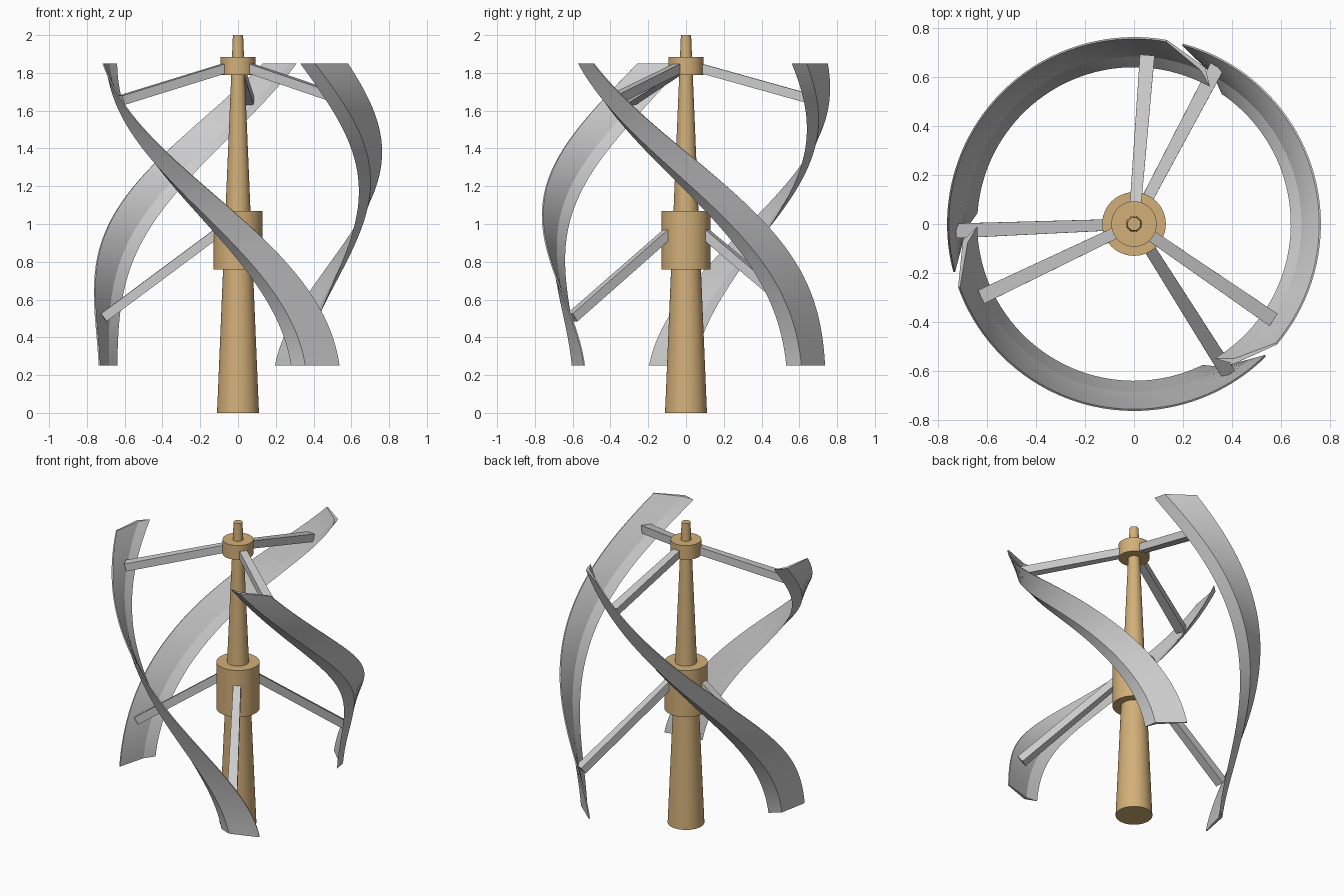
import bpy, bmesh
from math import radians, sin, cos
from mathutils import Vector, Matrix

cube = bpy.data.objects.get("Cube")
if cube:
    bpy.data.objects.remove(cube, do_unlink=True)


def material(name, colour):
    m = bpy.data.materials.new(name)
    m.use_nodes = True
    m.diffuse_color = (*colour, 1)
    m.node_tree.nodes["Principled BSDF"].inputs["Base Color"].default_value = (*colour, 1)
    return m


TAN = material("tan", (0.65, 0.43, 0.19))
GREY = material("light grey", (0.6, 0.6, 0.6))


def make(name, bm, mat, smooth=None):
    bmesh.ops.recalc_face_normals(bm, faces=bm.faces)
    mesh = bpy.data.meshes.new(name)
    bm.to_mesh(mesh)
    bm.free()
    mesh.materials.append(mat)
    if smooth:
        mesh.shade_smooth()
        mesh.set_sharp_from_angle(angle=radians(smooth))
    obj = bpy.data.objects.new(name, mesh)
    bpy.context.collection.objects.link(obj)
    return obj


def column(name, z0, z1, r0, r1):
    bm = bmesh.new()
    bmesh.ops.create_cone(bm, cap_ends=True, segments=48, radius1=r0, radius2=r1,
                          depth=z1 - z0, matrix=Matrix.Translation((0, 0, (z0 + z1) / 2)))
    make(name, bm, TAN, 30)


def loft(name, rings, smooth=None):
    """Skin a list of equal closed rings and cap both ends."""
    bm = bmesh.new()
    loops = [[bm.verts.new(p) for p in ring] for ring in rings]
    n = len(loops[0])
    for a, b in zip(loops, loops[1:]):
        for i in range(n):
            j = (i + 1) % n
            bm.faces.new((a[i], a[j], b[j], b[i]))
    bm.faces.new(loops[0])
    bm.faces.new(loops[-1])
    return make(name, bm, GREY, smooth)


def strut(name, angle, start, end):
    """Slightly flaring square bar from hub to blade; ends are (radius, z)."""
    a = Vector((start[0], 0, start[1]))
    b = Vector((end[0], 0, end[1]))
    up = (b - a).cross(Vector((0, 1, 0))).normalized()
    if up.z < 0:
        up = -up
    rings = []
    for p, w in ((a, 0.023), (b, 0.03)):
        rings.append([p + Vector((0, s * w, 0)) + up * t * 0.025
                      for s, t in ((-1, -1), (1, -1), (1, 1), (-1, 1))])
    loft(name, rings).rotation_euler.z = radians(angle)


# Blade section as (radius, angle): inner edge, outer bend, outer edge, inner bend
SECTION = ((0.64, -64), (0.702, -59.5), (0.763, -45.2), (0.756, -45), (0.684, -58.5))
Z0, Z1, SWEEP, STEPS = 0.25, 1.85, 115, 48


def blade(name, angle):
    rings = []
    for k in range(STEPS + 1):
        t = k / STEPS
        twist = SWEEP * (0.2 * t + 1.55 * t ** 2 - 0.75 * t ** 3)
        rings.append([(r * cos(radians(a - twist)), r * sin(radians(a - twist)),
                       Z0 + t * (Z1 - Z0)) for r, a in SECTION])
    loft(name, rings, 15).rotation_euler.z = radians(angle)


# Tower and hubs
column("tower", 0, 2, 0.111, 0.027)
column("lower_hub", 0.76, 1.07, 0.13, 0.13)
column("upper_hub", 1.79, 1.885, 0.093, 0.093)

# Three blades with their struts
for i, side in enumerate(("front", "left", "back")):
    turn = 120 * i
    blade(side + "_blade", turn)
    strut(side + "_upper_strut", 205.5 + turn, (0.05, 1.832), (0.685, 1.655))
    strut(side + "_lower_strut", 302.2 + turn, (0.09, 0.967), (0.712, 0.505))
